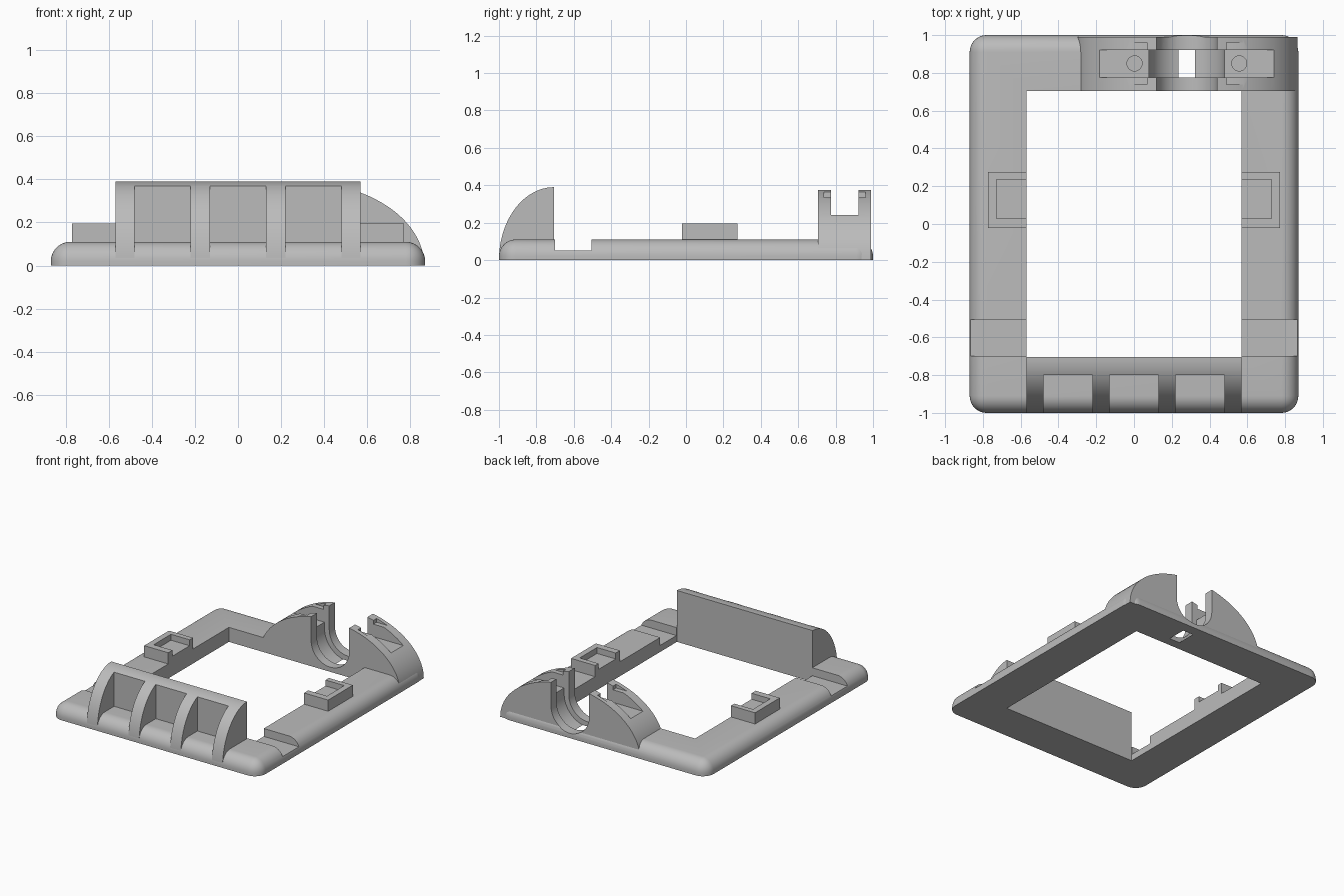
import bpy, bmesh, math

if "Cube" in bpy.data.objects:
    bpy.data.objects.remove(bpy.data.objects["Cube"], do_unlink=True)

GREY = (0.5, 0.5, 0.5, 1)
mat = bpy.data.materials.new("plain grey")
mat.use_nodes = True
mat.diffuse_color = GREY
mat.node_tree.nodes["Principled BSDF"].inputs["Base Color"].default_value = GREY


def add(name, bm):
    bmesh.ops.recalc_face_normals(bm, faces=bm.faces)
    mesh = bpy.data.meshes.new(name)
    bm.to_mesh(mesh)
    bm.free()
    mesh.materials.append(mat)
    ob = bpy.data.objects.new(name, mesh)
    bpy.context.collection.objects.link(ob)
    return ob


def box_mesh(x, y, z):
    bm = bmesh.new()
    bmesh.ops.create_cube(bm, size=1)
    for v in bm.verts:
        for i, (lo, hi) in enumerate((x, y, z)):
            v.co[i] = lo if v.co[i] < 0 else hi
    return bm


def box(name, x, y, z):
    return add(name, box_mesh(x, y, z))


def prism(name, points, direction):
    """Extrude a flat outline of 3D points along a direction."""
    bm = bmesh.new()
    face = bm.faces.new([bm.verts.new(p) for p in points])
    new = bmesh.ops.extrude_face_region(bm, geom=[face])["geom"]
    bmesh.ops.translate(bm, vec=direction,
                        verts=[v for v in new if isinstance(v, bmesh.types.BMVert)])
    return add(name, bm)


def arc(rx, rz, start, end, steps):
    for i in range(steps + 1):
        a = math.radians(start + (end - start) * i / steps)
        yield rx * math.cos(a), rz * math.sin(a)


def cut(ob, cutters):
    """Subtract each cutter from the part, then drop the cutters."""
    bpy.context.view_layer.objects.active = ob
    for c in cutters:
        c.hide_render = True
        m = ob.modifiers.new("cut", "BOOLEAN")
        m.operation, m.solver, m.object = "DIFFERENCE", "EXACT", c
        bpy.ops.object.modifier_apply(modifier=m.name)
        bpy.data.objects.remove(c, do_unlink=True)


def smooth(ob):
    bpy.ops.object.select_all(action="DESELECT")
    ob.select_set(True)
    bpy.context.view_layer.objects.active = ob
    bpy.ops.object.shade_smooth_by_angle(angle=math.radians(30))


# Main dimensions
W, L, H = 0.87, 1.0, 0.11
IN_X, IN_Y = 0.57, 0.705
TOP = 0.39
CX, CZ = 0.28, 0.195          # centre of the cradle channel
SLOT = (0.775, 0.922)


def channel(r, y):
    """U-shaped cutter running front to back."""
    pts = [(CX + x, y[0], CZ + z) for x, z in arc(r, r, 180, 360, 32)]
    pts += [(CX + r, y[0], 0.6), (CX - r, y[0], 0.6)]
    return prism("channel_cutter", pts, (0, y[1] - y[0], 0))


def channels():
    return [channel(0.16, (0.6, 1.1)), channel(0.2, SLOT)]


# Base frame with rounded upper rim
bm = box_mesh((-W, W), (-L, L), (0, H))
rim = [e for e in bm.edges if max(v.co.z for v in e.verts) > 0]
bmesh.ops.bevel(bm, geom=rim, offset=0.09, segments=10, profile=0.5, affect="EDGES")
frame = add("base_frame", bm)
cut(frame, [box("opening", (-IN_X, IN_X), (-IN_Y, IN_Y), (-1, 1))]
    + [box("notch", sorted((s * 0.5, s)), (-0.7, -0.505), (0.05, 1)) for s in (-1, 1)]
    + channels())
smooth(frame)

# Curved front wall with three pockets between ribs
pts = [(-IN_X, -IN_Y, 0)]
pts += [(-IN_X, -IN_Y + y, z) for y, z in arc(L - IN_Y, TOP, 90, 180, 24)]
wall = prism("front_ribbed_wall", pts, (2 * IN_X, 0, 0))
cut(wall, [box("pocket", (x - 0.13, x + 0.13), (-1.1, -0.8), (-0.1, 1))
           for x in (-0.35, 0, 0.35)])
smooth(wall)

# Rear arched cradle with channel, slot, clip recesses and screw holes
pts = [(CX + x, IN_Y, z) for x, z in arc(0.586, TOP, 0, 180, 48)]
cradle = prism("rear_cradle", pts, (0, 0.99 - IN_Y, 0))
cutters = channels() + [box("slot", (CX - 0.464, CX + 0.464), SLOT, (0.24, 1))]
for s in (-1, 1):
    ends = sorted((CX + s * 0.21, CX + s * 0.36))
    cutters.append(box("recess", ends, (0.738, 0.96), (0.335, 1)))
    hole = [(CX + s * 0.277 + x, 0.85, 0.12) for x in (0,)][0]
    ring = [(hole[0] + x, hole[1] + y, hole[2]) for x, y in arc(0.04, 0.04, 0, 345, 23)]
    cutters.append(prism("hole", ring, (0, 0, 0.3)))
cut(cradle, cutters)
smooth(cradle)

# Side sockets, open toward the middle
for side, s in (("left", 1), ("right", -1)):
    socket = box(side + "_socket", sorted((s * IN_X, s * 0.772)), (-0.022, 0.275), (0.1, 0.195))
    cut(socket, [box("socket_recess", sorted((s * 0.5, s * 0.727)), (0.028, 0.235), (0.15, 1))])
